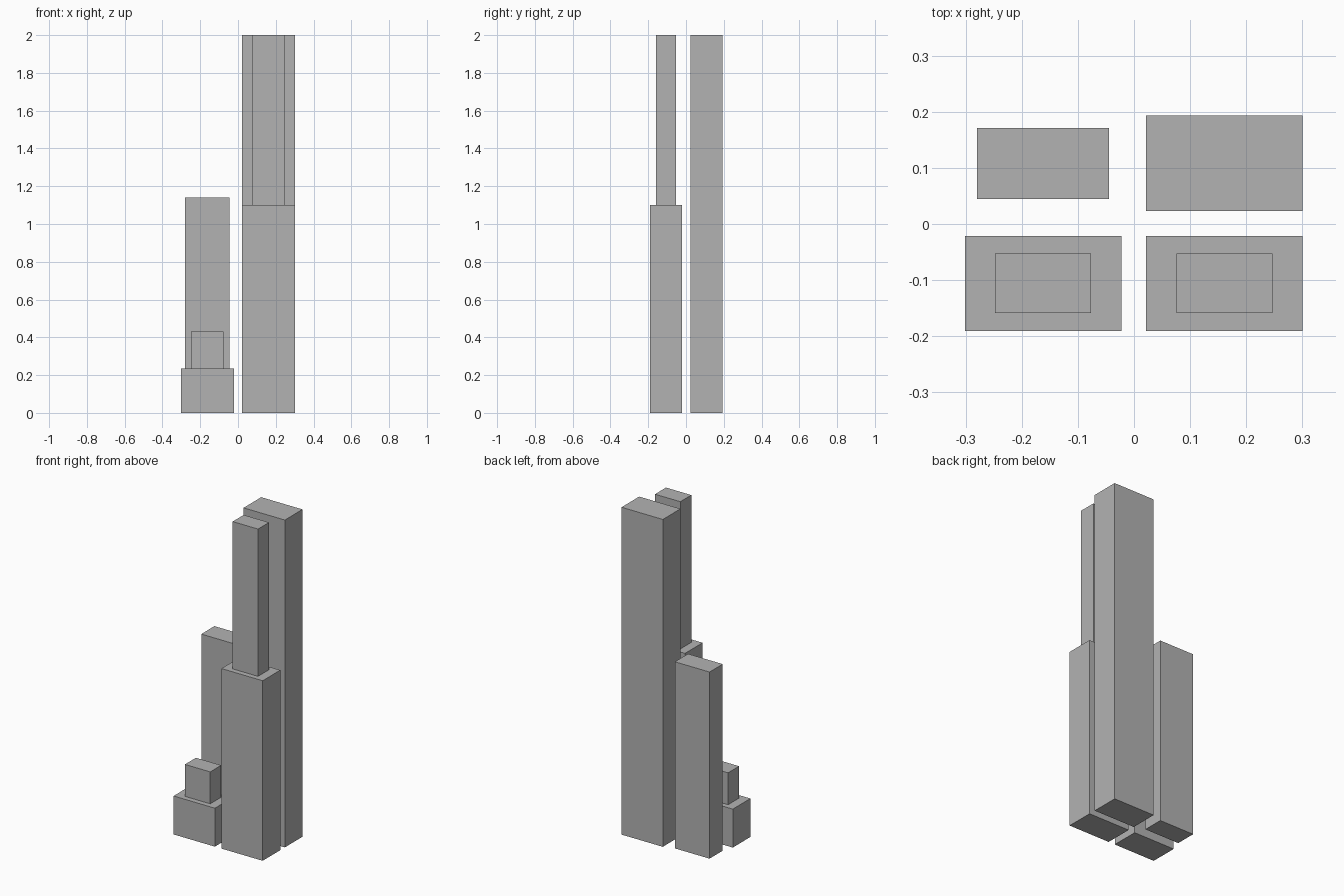
import bpy
import bmesh
from mathutils import Matrix, Vector

default = bpy.data.objects.get("Cube")
if default:
    bpy.data.objects.remove(default, do_unlink=True)

# One plain concrete colour for every tower
concrete = bpy.data.materials.new("concrete grey")
concrete.use_nodes = True
colour = (0.45, 0.45, 0.45, 1)
concrete.diffuse_color = colour
concrete.node_tree.nodes["Principled BSDF"].inputs["Base Color"].default_value = colour


def block(name, centre, size, bottom, top):
    """Add a box with the given plan centre, plan size and height range."""
    mesh = bpy.data.meshes.new(name)
    bm = bmesh.new()
    place = Matrix.Translation((*centre, (bottom + top) / 2))
    scale = Matrix.Diagonal(Vector((*size, top - bottom, 1)))
    bmesh.ops.create_cube(bm, size=1, matrix=place @ scale)
    bm.to_mesh(mesh)
    bm.free()
    mesh.materials.append(concrete)
    obj = bpy.data.objects.new(name, mesh)
    bpy.context.collection.objects.link(obj)
    return obj


WIDE = (0.279, 0.17)
NARROW = (0.171, 0.106)
SLIM = (0.235, 0.127)

# Front towers: a wide base with a narrower block on top
for side, x, step, top in (("left", 0.161, 1.1, 2.0), ("right", -0.162, 0.235, 0.43)):
    centre = (x, -0.106)
    block(f"front_{side}_tower_base", centre, WIDE, 0, step)
    block(f"front_{side}_tower_top", centre, NARROW, step, top)

# Back towers: single shafts
block("back_left_tower", (0.161, 0.108), WIDE, 0, 2.0)
block("back_right_tower", (-0.162, 0.108), SLIM, 0, 1.14)
